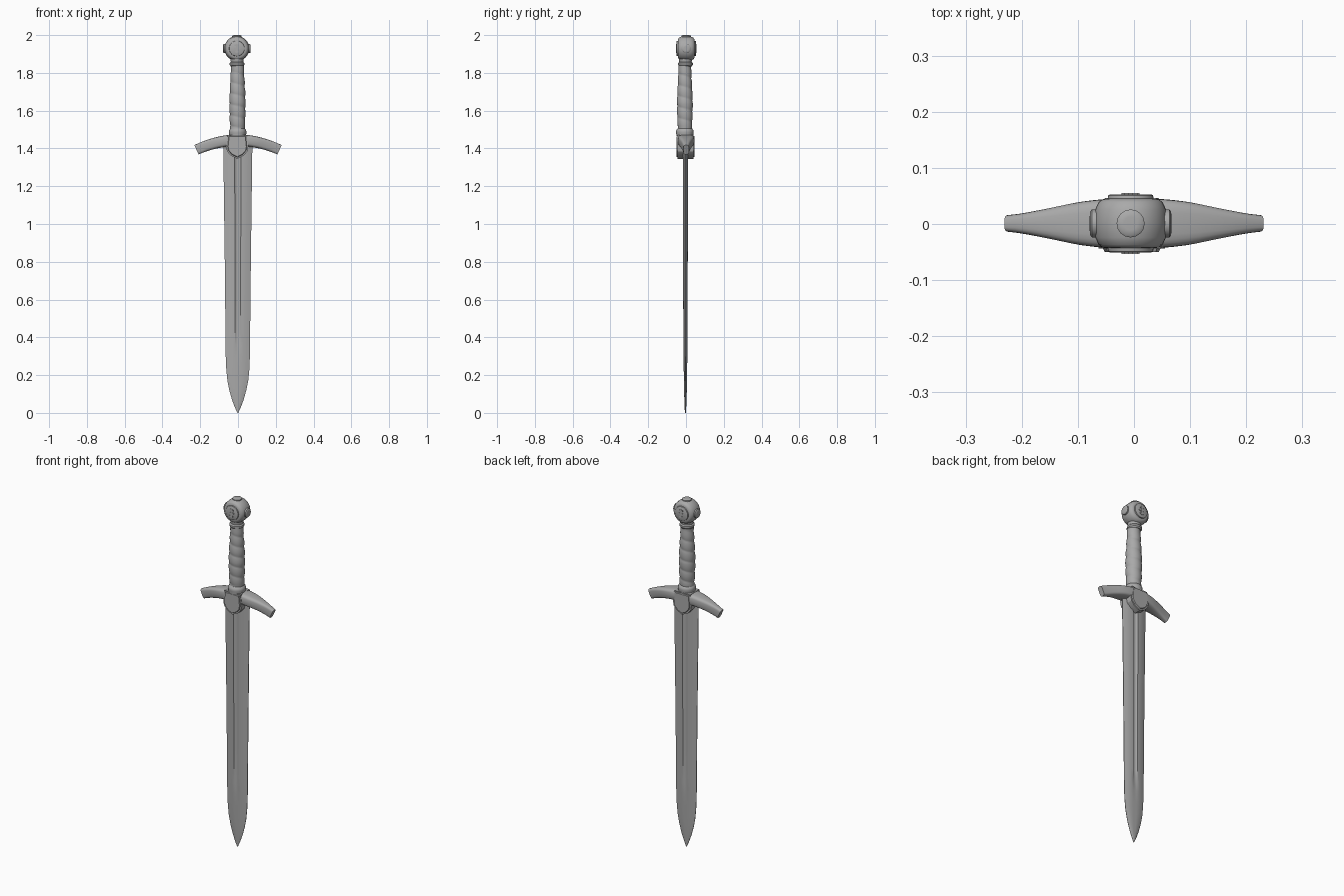
import bpy, bmesh, math
from mathutils import Vector, Matrix

if "Cube" in bpy.data.objects:
    bpy.data.objects.remove(bpy.data.objects["Cube"])

steel = bpy.data.materials.new("grey steel")
steel.diffuse_color = (0.40, 0.40, 0.40, 1)
steel.use_nodes = True
steel.node_tree.nodes["Principled BSDF"].inputs["Base Color"].default_value = steel.diffuse_color


def finish(name, bm, angle=35):
    bmesh.ops.recalc_face_normals(bm, faces=bm.faces)
    mesh = bpy.data.meshes.new(name)
    bm.to_mesh(mesh)
    bm.free()
    mesh.materials.append(steel)
    ob = bpy.data.objects.new(name, mesh)
    bpy.context.collection.objects.link(ob)
    bpy.ops.object.select_all(action='DESELECT')
    ob.select_set(True)
    bpy.context.view_layer.objects.active = ob
    bpy.ops.object.shade_smooth_by_angle(angle=math.radians(angle))
    return ob


def loft(name, rings, angle=35):
    """Skin a list of equal-length closed rings and cap both ends."""
    bm = bmesh.new()
    rows = [[bm.verts.new(p) for p in ring] for ring in rings]
    n = len(rows[0])
    for a, b in zip(rows, rows[1:]):
        for i in range(n):
            j = (i + 1) % n
            bm.faces.new((a[i], a[j], b[j], b[i]))
    bm.faces.new(rows[0])
    bm.faces.new(rows[-1])
    return finish(name, bm, angle)


def interp(table, t):
    for (a, u), (b, v) in zip(table, table[1:]):
        if t <= b:
            return u + (v - u) * max(0, t - a) / (b - a)
    return table[-1][1]


def lathe(name, profile, centre, axis='Z', sides=32):
    """Revolve (distance along axis, radius) pairs."""
    turn = {'X': Matrix.Rotation(math.pi / 2, 3, 'Y'),
            'Y': Matrix.Rotation(-math.pi / 2, 3, 'X'), 'Z': Matrix.Identity(3)}[axis]
    rings = []
    for h, r in profile:
        rings.append([Vector(centre) + turn @ Vector((r * math.cos(a), r * math.sin(a), h))
                      for a in (2 * math.pi * i / sides for i in range(sides))])
    return loft(name, rings)


# Blade: bevelled edges, a shallow fuller on each face that fades near the point
half_width = [(0, 0.002), (0.03, 0.016), (0.07, 0.031), (0.12, 0.045), (0.17, 0.055),
              (0.23, 0.061), (0.3, 0.064), (0.8, 0.069), (1.42, 0.077)]
rings = []
for z in (0, 0.03, 0.07, 0.12, 0.17, 0.23, 0.3, 0.36, 0.42, 0.6, 0.8, 1.0, 1.2, 1.42):
    w = interp(half_width, z)
    t = interp([(0, 0.003), (0.1, 0.007), (0.35, 0.011), (1.42, 0.014)], z)
    groove = interp([(0.3, 0), (0.42, 0.55)], z)
    half = [(1, 0.12), (0.72, 0.65), (0.42, 0.95), (0.22, 1), (0.12, 1 - groove * 0.8),
            (0, 1 - groove)]
    front = half + [(-x, y) for x, y in half[-2::-1]]
    outline = front + [(x, -y) for x, y in reversed(front)]
    rings.append([(-0.001 + x * w, -0.003 - y * t, z) for x, y in outline])
loft("blade", rings, 30)

# Crossguard: drooping bar that narrows to its ends
rings = []
for i in range(25):
    x = -0.22 + 0.44 * i / 24
    centre = Vector((x, 0.001, 1.443 - 0.05 * (x / 0.22) ** 2))
    slope = math.atan(-2 * 0.05 * x / 0.22 ** 2)
    up = Vector((-math.sin(slope), 0, math.cos(slope)))
    depth = interp([(0, 0.044), (0.06, 0.043), (0.1, 0.038), (0.15, 0.027),
                    (0.195, 0.018), (0.22, 0.015)], abs(x))
    height = interp([(0, 0.032), (0.22, 0.027)], abs(x))
    ring = []
    for k in range(24):
        a = 2 * math.pi * k / 24
        c, s = math.cos(a), math.sin(a)
        ring.append(centre + Vector((0, math.copysign(abs(c) ** 0.6, c) * depth, 0))
                    + up * math.copysign(abs(s) ** 0.5, s) * height)
    rings.append(ring)
loft("crossguard", rings, 40)

# Shield-shaped block with a rim and raised panel on both faces
bm = bmesh.new()
right = [(0, 1.345), (0.035, 1.362), (0.054, 1.385), (0.059, 1.41), (0.05, 1.472)]
shape = right + [(-x, z) for x, z in right[:0:-1]]
face = bm.faces.new([bm.verts.new((x - 0.004, -0.044, z)) for x, z in shape])
ext = bmesh.ops.extrude_face_region(bm, geom=[face])
bmesh.ops.translate(bm, verts=[v for v in ext['geom'] if isinstance(v, bmesh.types.BMVert)],
                    vec=(0, 0.084, 0))
bmesh.ops.recalc_face_normals(bm, faces=bm.faces)
caps = [f for f in bm.faces if abs(f.normal.y) > 0.9]
bmesh.ops.inset_individual(bm, faces=caps, thickness=0.008, depth=0)
bmesh.ops.inset_individual(bm, faces=caps, thickness=0.003, depth=0.006)
finish("guard_shield", bm, 25)

# Collars at both ends of the grip
lathe("lower_collar", [(1.465, 0.045), (1.482, 0.046), (1.49, 0.047), (1.498, 0.044),
                       (1.506, 0.038)], (-0.002, -0.006, 0))
lathe("upper_collar", [(1.835, 0.034), (1.842, 0.039), (1.852, 0.039), (1.858, 0.033),
                       (1.88, 0.036)], (-0.005, -0.003, 0))

# Grip: swelling handle with a spiral wrap
rings = []
swell = [(1.495, 0.038), (1.56, 0.041), (1.64, 0.043), (1.70, 0.041), (1.77, 0.037), (1.845, 0.033)]
for i in range(71):
    z = 1.495 + 0.35 * i / 70
    ring = []
    for k in range(32):
        a = 2 * math.pi * k / 32
        phase = (z - 1.495) / 0.058 + a / (2 * math.pi)
        bump = abs(math.sin(math.pi * phase)) ** 0.6
        fade = min(1, (z - 1.495) / 0.02, (1.845 - z) / 0.06)
        r = interp(swell, z) - 0.004 * fade * (1 - bump) + 0.001
        ring.append((-0.003 + r * math.cos(a), -0.006 + r * 0.97 * math.sin(a), z))
    rings.append(ring)
loft("grip", rings, 50)

# Pommel: thick rounded wheel with raised round faces
P = Vector((-0.006, 0.001, 1.929))
lathe("pommel", [(-0.052, 0.036), (-0.050, 0.040), (-0.044, 0.041), (-0.043, 0.050),
                 (-0.038, 0.057), (-0.025, 0.063), (0, 0.066), (0.025, 0.063), (0.038, 0.057),
                 (0.043, 0.050), (0.044, 0.041), (0.050, 0.040), (0.052, 0.036)], P, 'Y')

# Small studs on the crown and both sides of the pommel
stud = [(0.05, 0.025), (0.067, 0.025), (0.070, 0.021), (0.071, 0.012)]
lathe("crown_stud", stud, P, 'Z', 16)
lathe("right_stud", [(h + 0.002, r) for h, r in stud], P, 'X', 16)
lathe("left_stud", [(-h - 0.002, r) for h, r in stud], P, 'X', 16)

# Low relief ornament on both faces of the pommel
for side, label in ((-1, "front"), (1, "back")):
    bm = bmesh.new()
    for dx, dz, w, h in ((0, 0, 0.008, 0.05), (0, 0.018, 0.024, 0.008),
                         (0, 0, 0.032, 0.008), (0, -0.018, 0.02, 0.008)):
        m = Matrix.Translation(P + Vector((dx, side * 0.052, dz))) @ Matrix.Diagonal((w, 0.005, h, 1))
        bmesh.ops.create_cube(bm, size=1, matrix=m)
    finish(label + "_ornament", bm)
